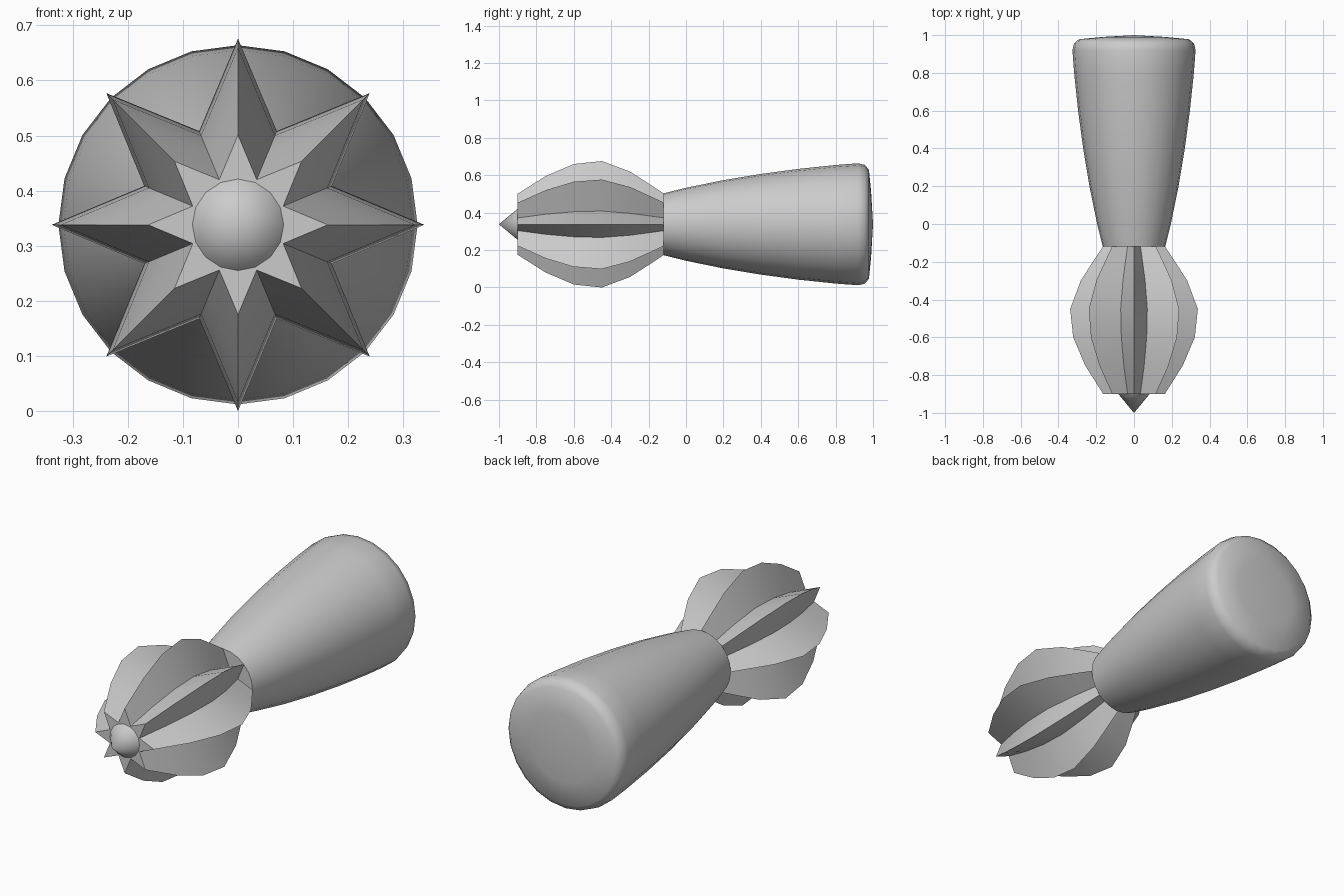
import bpy, bmesh, math

if "Cube" in bpy.data.objects:
    bpy.data.objects.remove(bpy.data.objects["Cube"])

CZ = 0.338  # height of the long axis


def loft(name, profile, sides, valley=1.0, start_cap=None, end_cap=None, angle=50):
    """Loft rings of (y, radius) along y; odd points scaled by valley. Caps are apex y values."""
    bm = bmesh.new()
    rings = []
    for y, r in profile:
        ring = []
        for i in range(sides):
            a = 2 * math.pi * i / sides
            k = r * (valley if i % 2 else 1.0)
            ring.append(bm.verts.new((k * math.cos(a), y, CZ + k * math.sin(a))))
        rings.append(ring)
    for a, b in zip(rings, rings[1:]):
        for i in range(sides):
            j = (i + 1) % sides
            bm.faces.new((a[i], a[j], b[j], b[i]))
    for ring, cap in ((rings[0], start_cap), (rings[-1], end_cap)):
        if cap is not None:
            tip = bm.verts.new((0, cap, CZ))
            for i in range(sides):
                bm.faces.new((ring[i], ring[(i + 1) % sides], tip))
    bmesh.ops.recalc_face_normals(bm, faces=bm.faces)
    mesh = bpy.data.meshes.new(name)
    bm.to_mesh(mesh)
    bm.free()
    ob = bpy.data.objects.new(name, mesh)
    bpy.context.collection.objects.link(ob)
    bpy.ops.object.select_all(action='DESELECT')
    ob.select_set(True)
    bpy.context.view_layer.objects.active = ob
    bpy.ops.object.shade_smooth_by_angle(angle=math.radians(angle))
    return ob


# Fluted head: eight-pointed star section swelling in the middle
loft("fluted_head",
     [(-0.9, 0.163), (-0.75, 0.258), (-0.6, 0.322), (-0.45, 0.338),
      (-0.3, 0.282), (-0.2, 0.218), (-0.12, 0.165)],
     16, valley=0.545, start_cap=-0.9, end_cap=-0.12)

# Pointed tip
loft("head_tip", [(-0.9, 0.083)], 16, start_cap=-1.0, end_cap=-0.9)

# Flared round handle with softened rim and shallow domed end
loft("handle",
     [(-0.12, 0.165), (0.0, 0.195), (0.2, 0.236), (0.4, 0.269), (0.6, 0.296),
      (0.8, 0.317), (0.92, 0.326), (0.955, 0.318), (0.978, 0.292), (0.99, 0.17)],
     24, start_cap=-0.12, end_cap=1.0)
